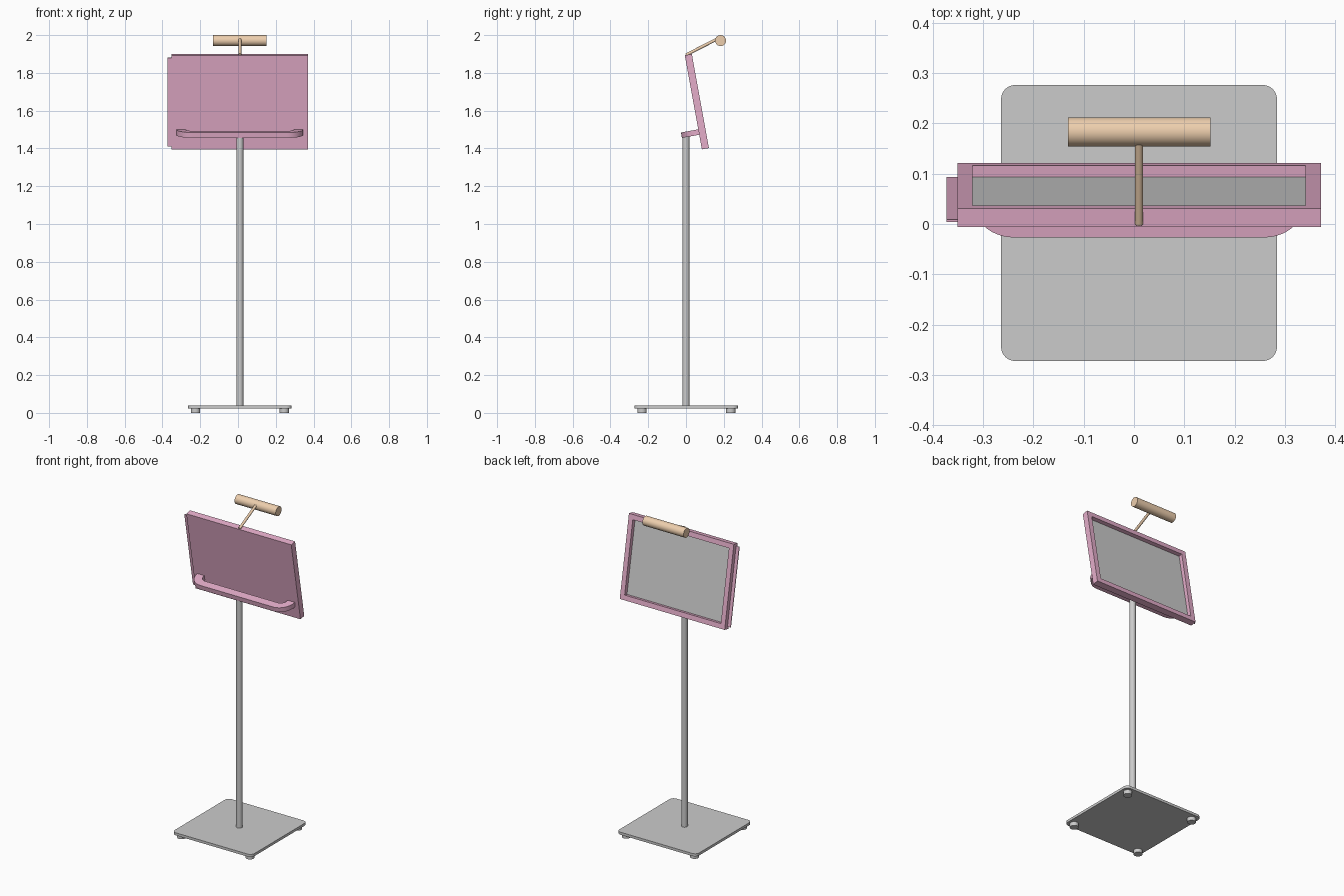
import bpy, bmesh, math
from mathutils import Matrix, Vector

if "Cube" in bpy.data.objects:
    bpy.data.objects.remove(bpy.data.objects["Cube"])

CX = 0.01  # the stand's axis
# Tilted frame of the display panel: local y = out of the back, local z = up the panel
PANEL = Matrix.Translation((CX, 0.0575, 1.6475)) @ Matrix.Rotation(math.radians(10.3), 4, 'X')


def material(name, rgb):
    m = bpy.data.materials.new(name)
    m.diffuse_color = (*rgb, 1)
    m.use_nodes = True
    m.node_tree.nodes["Principled BSDF"].inputs["Base Color"].default_value = m.diffuse_color
    return m


PINK = material("pink", (0.78, 0.42, 0.59))
ORANGE = material("orange", (0.85, 0.62, 0.42))


def finish(name, bm, mat=None, matrix=None, smooth=False):
    bmesh.ops.recalc_face_normals(bm, faces=bm.faces)
    me = bpy.data.meshes.new(name)
    bm.to_mesh(me)
    bm.free()
    ob = bpy.data.objects.new(name, me)
    bpy.context.collection.objects.link(ob)
    if matrix:
        ob.matrix_world = matrix
    if mat:
        me.materials.append(mat)
    if smooth:
        bpy.ops.object.select_all(action='DESELECT')
        ob.select_set(True)
        bpy.context.view_layer.objects.active = ob
        bpy.ops.object.shade_smooth_by_angle(angle=math.radians(35))
    return ob


def box(name, lo, hi, mat=None, matrix=None):
    lo, hi = Vector(lo), Vector(hi)
    bm = bmesh.new()
    bmesh.ops.create_cube(bm, size=1)
    bmesh.ops.scale(bm, vec=hi - lo, verts=bm.verts)
    bmesh.ops.translate(bm, vec=(lo + hi) / 2, verts=bm.verts)
    return finish(name, bm, mat, matrix)


def rod(name, a, b, r, mat=None, sides=40):
    a, b = Vector(a), Vector(b)
    bm = bmesh.new()
    bmesh.ops.create_cone(bm, cap_ends=True, segments=sides, radius1=r, radius2=r,
                          depth=(b - a).length)
    m = Matrix.Translation((a + b) / 2) @ (b - a).to_track_quat('Z', 'Y').to_matrix().to_4x4()
    return finish(name, bm, mat, m, True)


def prism(name, pts, z0, z1, mat=None, matrix=None):
    bm = bmesh.new()
    f = bm.faces.new([bm.verts.new((x, y, z0)) for x, y in pts])
    ext = bmesh.ops.extrude_face_region(bm, geom=[f])
    bmesh.ops.translate(bm, vec=(0, 0, z1 - z0),
                        verts=[v for v in ext["geom"] if isinstance(v, bmesh.types.BMVert)])
    return finish(name, bm, mat, matrix, True)


def arc(cx, cy, r, a0, a1, n=12):
    return [(cx + r * math.cos(math.radians(a0 + (a1 - a0) * i / n)),
             cy + r * math.sin(math.radians(a0 + (a1 - a0) * i / n))) for i in range(n + 1)]


# Base plate with rounded corners, and four feet
h, r = 0.274, 0.028
outline = []
for i, (sx, sy) in enumerate([(1, 1), (-1, 1), (-1, -1), (1, -1)]):
    outline += arc(CX + sx * (h - r), 0.002 + sy * (h - r), r, 90 * i, 90 * i + 90, 8)
    fx, fy = CX + sx * 0.235, 0.002 + sy * 0.235
    rod(f"foot_{i + 1}", (fx, fy, 0), (fx, fy, 0.025), 0.025)
prism("base_plate", outline, 0.024, 0.04)

# Pole
rod("pole", (CX, 0, 0.035), (CX, 0, 1.468), 0.0185)

# Display panel: front plate and a raised frame around the open back
W, H, T, B = 0.361, 0.253, 0.019, 0.03
box("panel_front", (-W, -T, -H), (W, -0.012, H), PINK, PANEL)
bm = bmesh.new()
loops = [[bm.verts.new((sx * (W - b), y, sz * (H - b)))
          for sx, sz in ((-1, -1), (1, -1), (1, 1), (-1, 1))]
         for b, y in ((0, -0.012), (0, T), (B, T), (B, -0.012))]
for k in range(4):
    p, q = loops[k], loops[(k + 1) % 4]
    for i in range(4):
        j = (i + 1) % 4
        bm.faces.new((p[i], p[j], q[j], q[i]))
finish("panel_frame", bm, PINK, PANEL)

# Sliding insert sticking out of the left side, with the grey sheet over it
box("sliding_insert", (-0.382, -0.0115, -0.238), (0.34, -0.0065, 0.238), PINK, PANEL)
box("back_sheet", (-W + B - 0.005, -0.0065, -H + B - 0.005),
    (W - B + 0.005, -0.0045, H - B + 0.005), None, PANEL)

# U-shaped grip bar in front of the panel
ex, front, back, ro, ri = 0.335, -0.112, -0.018, 0.085, 0.037
cx, cy = ex - ro, front + ro
half = [(ex, back)] + arc(cx, cy, ro, 0, -90)
inner = arc(cx, cy, ri, -90, 0) + [(cx + ri, back)]
left = [(-x, y) for x, y in reversed(half)]
left_inner = [(-x, y) for x, y in reversed(inner)]
prism("grip_bar", half + left + left_inner + inner, -0.1745, -0.1455, PINK, PANEL)

# Lamp on a slanted arm
rod("lamp_arm", (CX, 0.0, 1.895), (CX, 0.168, 1.981), 0.008, ORANGE, 24)
rod("lamp_tube", (CX - 0.1415, 0.183, 1.971), (CX + 0.1415, 0.183, 1.971), 0.029, ORANGE)
